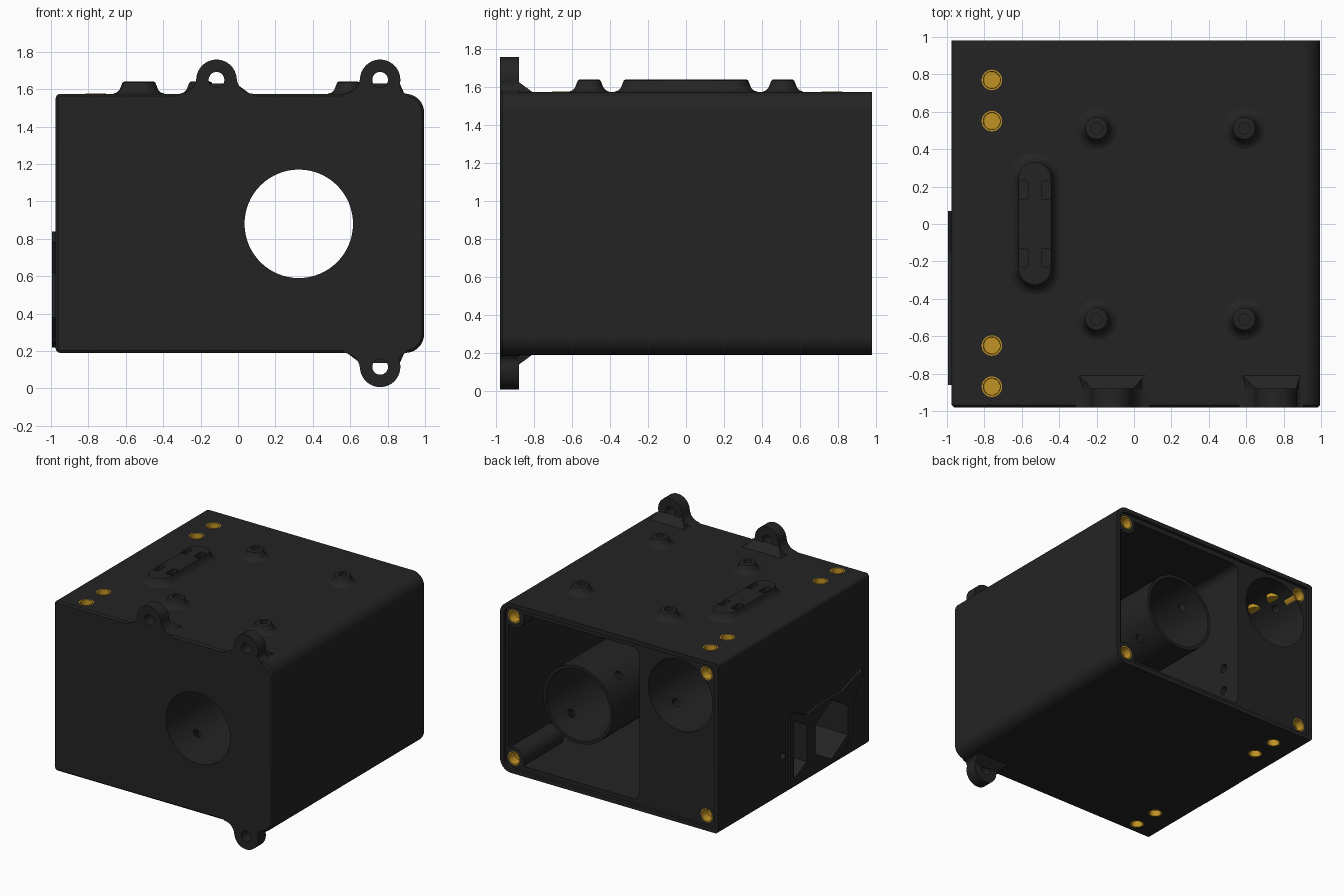
import bpy, bmesh, math
from math import cos, sin, pi, sqrt, atan2

old = bpy.data.objects.get("Cube")
if old:
    bpy.data.objects.remove(old, do_unlink=True)


def material(name, rgb, rough):
    m = bpy.data.materials.new(name)
    m.use_nodes = True
    node = m.node_tree.nodes["Principled BSDF"]
    m.diffuse_color = (*rgb, 1)
    node.inputs["Base Color"].default_value = (*rgb, 1)
    node.inputs["Roughness"].default_value = rough
    return m


BLACK = material("matte black", (0.0175, 0.0175, 0.0175), 0.6)
GOLD = material("brass", (0.53, 0.29, 0.018), 0.5)


# --- helpers: flat outlines placed across an axis, then lofted ---
def place(axis, pts, w):
    if axis == "x":
        return [(w, u, v) for u, v in pts]
    if axis == "y":
        return [(u, w, v) for u, v in pts]
    return [(u, v, w) for u, v in pts]


def loft(name, rings, mat=BLACK):
    bm = bmesh.new()
    loops = [[bm.verts.new(p) for p in ring] for ring in rings]
    n = len(loops[0])
    for a, b in zip(loops, loops[1:]):
        for i in range(n):
            j = (i + 1) % n
            bm.faces.new((a[i], a[j], b[j], b[i]))
    bm.faces.new(loops[0])
    bm.faces.new(loops[-1])
    bmesh.ops.recalc_face_normals(bm, faces=bm.faces)
    me = bpy.data.meshes.new(name)
    bm.to_mesh(me)
    bm.free()
    me.materials.append(mat)
    ob = bpy.data.objects.new(name, me)
    bpy.context.collection.objects.link(ob)
    return ob


def prism(name, axis, pts, a, b):
    return loft(name, [place(axis, pts, a), place(axis, pts, b)])


def arc(cx, cy, r, a0, a1, n):
    return [(cx + r * cos(a0 + (a1 - a0) * i / n), cy + r * sin(a0 + (a1 - a0) * i / n))
            for i in range(n + 1)]


def circle(cx, cy, r, n=32):
    return arc(cx, cy, r, 0, 2 * pi, n)[:-1]


def stadium(cx, cy, half, r, n=16):
    return arc(cx, cy + half, r, 0, pi, n) + arc(cx, cy - half, r, pi, 2 * pi, n)


def rounded(x0, x1, z0, z1, rl, rr):
    return (arc(x1 - rr, z0 + rr, rr, -pi / 2, 0, 10) + arc(x1 - rr, z1 - rr, rr, 0, pi / 2, 10)
            + arc(x0 + rl, z1 - rl, rl, pi / 2, pi, 5) + arc(x0 + rl, z0 + rl, rl, pi, 1.5 * pi, 5))


def boolean(ob, other, op="DIFFERENCE"):
    mod = ob.modifiers.new("cut", "BOOLEAN")
    mod.operation, mod.solver, mod.object = op, "EXACT", other
    bpy.context.view_layer.objects.active = ob
    bpy.ops.object.modifier_apply(modifier=mod.name)
    bpy.data.objects.remove(other, do_unlink=True)


# --- main dimensions ---
X0, X1, Z0, Z1 = -0.975, 0.995, 0.19, 1.575
FRONT, BACK, RIM = -0.98, 0.98, 0.955
BORE, BZ = 0.325, 0.88
POCKET, PZ = -0.62, 1.22
R = 0.29

# --- housing with softened front edge, recessed back and open chamber ---
outline = rounded(X0, X1, Z0, Z1, 0.025, 0.1)
inner = rounded(X0 + 0.012, X1 - 0.012, Z0 + 0.012, Z1 - 0.012, 0.015, 0.09)
body = loft("housing", [place("y", inner, FRONT), place("y", outline, FRONT + 0.012),
                        place("y", outline, BACK)])
lip = rounded(X0 + 0.035, X1 - 0.035, Z0 + 0.035, Z1 - 0.035, 0.02, 0.07)
boolean(body, prism("lip", "y", lip, RIM, 1.1))
chamber = rounded(-0.25, 0.935, 0.26, 1.5, 0.06, 0.06)
boolean(body, prism("chamber", "y", chamber, -0.92, 1.1))
boolean(body, prism("bore", "y", circle(BORE, BZ, R, 64), -1.1, -0.8))
boolean(body, prism("pocket", "y", circle(POCKET, PZ, R, 64), -0.85, 1.1))

# --- screw bosses in the chamber corners ---
corners = [(0.0125 + sx * 0.87, 0.8825 + sz * 0.58) for sx in (-1, 1) for sz in (-1, 1)]
for x, z in corners[2:]:
    boolean(body, prism("boss", "y", circle(x, z, 0.09), 0.45, RIM), "UNION")

# --- long tube behind the front opening ---
tube = prism("barrel_tube", "y", circle(BORE, BZ, R + 0.025, 64), -0.95, 0.93)
boolean(tube, prism("tube_bore", "y", circle(BORE, BZ, R, 64), -1.1, 1.1))


def cross_hole(ob, cx, cz, y, angle):
    d, s = cos(angle), sin(angle)
    rings = [[(cx + t * d - u * s, y + v, cz + t * s + u * d) for u, v in circle(0, 0, 0.035, 16)]
             for t in (-0.38, 0.38)]
    boolean(ob, loft("cross_hole", rings))


for a in (pi / 4, 3 * pi / 4):
    cross_hole(tube, BORE, BZ, 0.72, a)
    cross_hole(tube, BORE, BZ, -0.7, a)
    cross_hole(body, POCKET, PZ, 0.72, a)

# --- divider holes and small side hole ---
for z in (0.46, 0.66):
    boolean(body, prism("divider_hole", "x", circle(0.78, z, 0.035, 16), -0.35, -0.2))
boolean(body, prism("side_hole", "x", circle(0.14, 0.51, 0.03, 16), -1.1, -0.85))

# --- raised honeycomb frame with sunk cells on the side ---
frame_outline = [(.07, .84), (-.15, .74), (-.3, .76), (-.6, .76), (-.86, .84), (-.86, .78),
                 (-.74, .62), (-.74, .38), (-.6, .24), (-.3, .22), (.07, .22)]
frame = prism("honeycomb_frame", "x", frame_outline, -0.995, -0.96)
hexagon = arc(-0.46, 0.5, 0.24, pi / 6, 2 * pi + pi / 6, 6)[:-1]
half_cell = [(.03, .76), (-.14, .66), (-.14, .36), (.03, .28)]
for cell in (hexagon, half_cell):
    for ob in (frame, body):
        boolean(ob, prism("cell", "x", cell, -1.1, -0.65))

# --- flared mounts on top ---
def flared(name, x, y, half, r):
    steps = [(0.055, -0.01), (0.05, 0), (0.03, 0.007), (0.015, 0.022), (0.006, 0.045),
             (0, 0.06), (-0.008, 0.065)]
    return loft(name, [place("z", stadium(x, y, half, r + g), Z1 + h) for g, h in steps])


for x in (-0.2, 0.59):
    for y in (-0.51, 0.51):
        mount = flared("top_mount", x, y, 0, 0.06)
        boolean(mount, prism("mount_hole", "z", circle(x, y, 0.03, 20), Z1 + 0.01, 1.8))

slot = flared("top_rail", -0.53, 0, 0.24, 0.088)
for x in (-0.59, -0.47):
    for y in (-0.18, 0.18):
        boolean(slot, prism("notch", "z", rounded(x - .025, x + .025, y - .05, y + .05, .015, .015),
                            Z1 + 0.015, 1.8))

# --- front mounting ears ---
def ear(name, x, base, up, f_in, f_out):
    h, r = 0.075, 0.108

    def side(f):
        dx = sqrt((r + f) ** 2 - (f - h) ** 2)
        return dx, atan2(f - h, dx)
    dl, al = side(f_in)
    dr, ar = side(f_out)
    pts = [(-dl, -0.02)] + arc(-dl, f_in, f_in, -pi / 2, -al, 8)
    pts += arc(0, h, r, pi - al, ar, 24)[1:-1]
    pts += arc(dr, f_out, f_out, pi + ar, 1.5 * pi, 8) + [(dr, -0.02)]
    ob = prism(name, "y", [(x + u, base + up * v) for u, v in pts], FRONT, -0.88)
    boolean(ob, prism("ear_hole", "y", circle(x, base + up * h, 0.042), -1.1, -0.7))
    # sloped web behind the ear, kept clear of the screw hole
    top = [(-0.105, 0.055), (0.105, 0.055)]
    low = [(dr * 0.9, -0.02), (-dl * 0.9, -0.02)]
    web = [(x + u, base + up * v) for u, v in top + low]
    thin = [(x - dl * 0.9, base), (x + dr * 0.9, base)] + web[2:]
    loft(name + "_web", [place("y", web, -0.885), place("y", thin, -0.81)])
    return ob


ear("upper_ear", -0.115, Z1, 1, 0.09, 0.09)
ear("upper_corner_ear", 0.76, Z1, 1, 0.09, 0.04)
ear("lower_corner_ear", 0.76, Z0, -1, 0.09, 0.04)


# --- brass threaded inserts ---
def insert(axis, u, v, w, sign):
    boolean(body, prism("insert_hole", axis, circle(u, v, 0.054, 24), w - sign * 0.11, w + sign * 0.1))
    steps = [(0.055, 0.11), (0.055, -0.002), (0.046, -0.002), (0.044, 0.07)]
    loft("brass_insert", [place(axis, circle(u, v, r, 24), w - sign * d) for r, d in steps], GOLD)


for y in (0.77, 0.55, -0.65, -0.87):
    insert("z", -0.76, y, Z1, 1)
    insert("z", -0.76, y, Z0, -1)
for x, z in corners:
    insert("y", x, z, RIM, 1)

# --- smooth rounded surfaces, keep edges sharp ---
bpy.ops.object.select_all(action="DESELECT")
for ob in bpy.context.scene.objects:
    if ob.type == "MESH" and ob.data.materials and ob.data.materials[0] in (BLACK, GOLD):
        ob.select_set(True)
        bpy.context.view_layer.objects.active = ob
bpy.ops.object.shade_smooth_by_angle(angle=math.radians(32))
